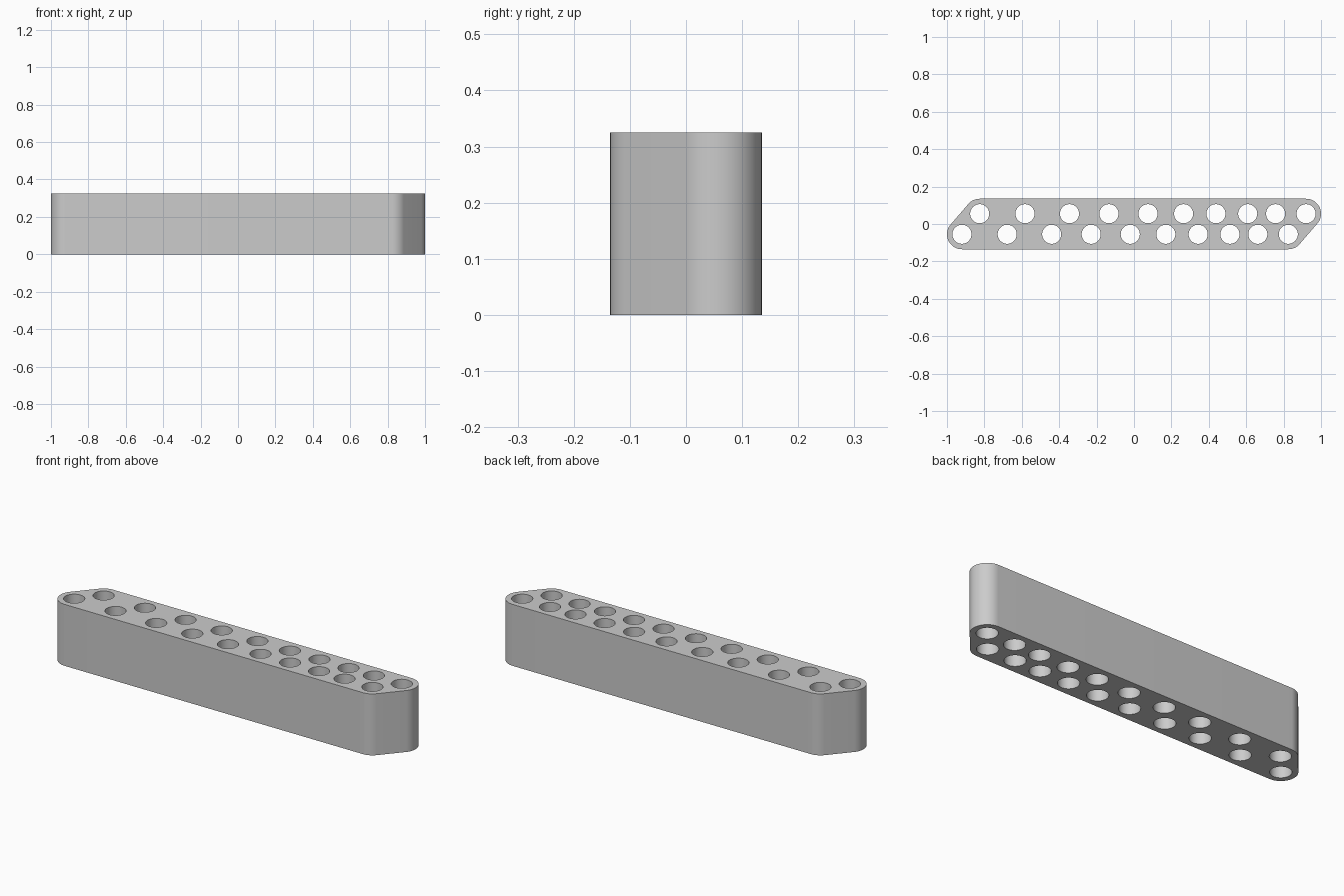
import bpy, bmesh, math

if "Cube" in bpy.data.objects:
    bpy.data.objects.remove(bpy.data.objects["Cube"])

HEIGHT = 0.325
ROW_Y = 0.055       # distance of each hole row from the centre line
CORNER_R = 0.08     # rounding around the end holes
HOLE_R = 0.051
BACK_X = [-0.825, -0.583, -0.345, -0.134, 0.075, 0.265, 0.438, 0.608, 0.757, 0.92]
SHIFT = -0.095      # the front row is offset to the left


def prism(bm, points, z0, z1):
    """Extrude a closed counter-clockwise outline between two heights."""
    low = [bm.verts.new((x, y, z0)) for x, y in points]
    high = [bm.verts.new((x, y, z1)) for x, y in points]
    bm.faces.new(low[::-1])
    bm.faces.new(high)
    n = len(points)
    for i in range(n):
        j = (i + 1) % n
        bm.faces.new((low[i], low[j], high[j], high[i]))


def arc(cx, cy, r, a0, a1, steps, closed=False):
    count = steps if closed else steps + 1
    return [(cx + r * math.cos(a0 + (a1 - a0) * i / steps),
             cy + r * math.sin(a0 + (a1 - a0) * i / steps)) for i in range(count)]


def make_object(name, bm):
    mesh = bpy.data.meshes.new(name)
    bm.to_mesh(mesh)
    bm.free()
    obj = bpy.data.objects.new(name, mesh)
    bpy.context.collection.objects.link(obj)
    return obj


# Body: slanted bar with corners rounded about the end holes
slant = math.atan2(2 * ROW_Y, -SHIFT) - math.pi / 2   # normal of the right slanted end
half = (arc(0.825, -ROW_Y, CORNER_R, -math.pi / 2, slant, 12)
        + arc(0.92, ROW_Y, CORNER_R, slant, math.pi / 2, 24))
outline = half + [(-x, -y) for x, y in half]
bm = bmesh.new()
prism(bm, outline, 0, HEIGHT)
body = make_object("holder_block", bm)

# Through holes in two staggered rows
bm = bmesh.new()
for x in BACK_X:
    for cx, cy in ((x, ROW_Y), (x + SHIFT, -ROW_Y)):
        prism(bm, arc(cx, cy, HOLE_R, 0, 2 * math.pi, 48, True), -0.1, HEIGHT + 0.1)
cutter = make_object("hole_cutter", bm)
cutter.hide_render = True

bpy.context.view_layer.objects.active = body
body.select_set(True)
cut = body.modifiers.new("holes", 'BOOLEAN')
cut.operation = 'DIFFERENCE'
cut.solver = 'EXACT'
cut.object = cutter
bpy.ops.object.modifier_apply(modifier=cut.name)
bpy.data.objects.remove(cutter)

# Colour and shading
grey = bpy.data.materials.new("light_grey")
grey.diffuse_color = (0.6, 0.6, 0.6, 1)
grey.use_nodes = True
grey.node_tree.nodes["Principled BSDF"].inputs["Base Color"].default_value = grey.diffuse_color
body.data.materials.clear()
body.data.materials.append(grey)
bpy.ops.object.shade_smooth_by_angle(angle=math.radians(30))
